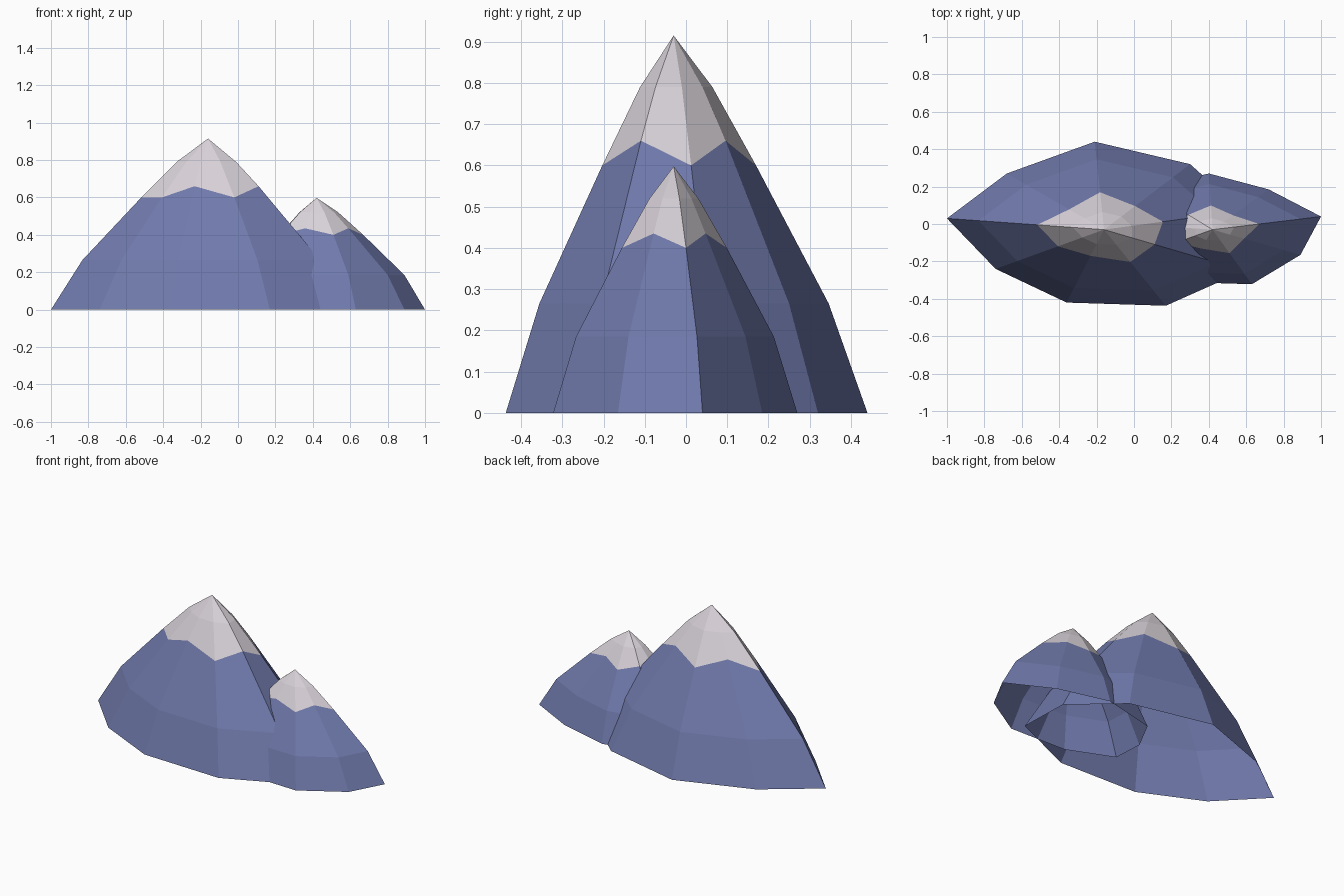
import bpy
import bmesh
from mathutils import Vector

if "Cube" in bpy.data.objects:
    bpy.data.objects.remove(bpy.data.objects["Cube"])


def flat_colour(name, rgb):
    mat = bpy.data.materials.new(name)
    mat.diffuse_color = (*rgb, 1)
    mat.use_nodes = True
    mat.node_tree.nodes["Principled BSDF"].inputs["Base Color"].default_value = mat.diffuse_color
    return mat


ROCK = flat_colour("blue_rock", (0.165, 0.198, 0.42))
SNOW = flat_colour("snow", (0.69, 0.645, 0.69))


def peak(name, apex, rim, foot, snow_low, snow_high, shoulder):
    """Open faceted cone: rim outline shrunk towards the apex ring by ring.
    foot, snow_low, snow_high and shoulder are (scale, height) pairs."""
    apex = Vector(apex)
    n = len(rim)
    # the snow line zigzags between low and high corners
    zigzag = [snow_high if i % 2 else snow_low for i in range(n)]
    rings = [[(1, 0)] * n, [foot] * n, zigzag, [shoulder] * n]

    bm = bmesh.new()
    verts = []
    for ring in rings:
        verts.append([bm.verts.new((apex.x + (x - apex.x) * s,
                                    apex.y + (y - apex.y) * s, z))
                      for (x, y), (s, z) in zip(rim, ring)])
    top = bm.verts.new(apex)
    for i in range(n):
        j = (i + 1) % n
        for level in range(3):
            a, b = verts[level], verts[level + 1]
            face = bm.faces.new((a[i], a[j], b[j], b[i]))
            face.material_index = 1 if level == 2 else 0
        bm.faces.new((verts[3][i], verts[3][j], top)).material_index = 1
    bm.normal_update()

    mesh = bpy.data.meshes.new(name)
    bm.to_mesh(mesh)
    bm.free()
    mesh.materials.append(ROCK)
    mesh.materials.append(SNOW)
    obj = bpy.data.objects.new(name, mesh)
    bpy.context.collection.objects.link(obj)
    return obj


# Rims run counter-clockwise, starting at a low snow corner
peak("main_peak", (-0.16, -0.03, 0.915),
     [(-0.74, -0.24), (-0.36, -0.42), (0.17, -0.437), (0.59, -0.25), (0.58, 0.07),
      (0.30, 0.32), (-0.21, 0.44), (-0.68, 0.27), (-1.0, 0.03)],
     foot=(0.80, 0.265), snow_low=(0.425, 0.60), snow_high=(0.36, 0.66),
     shoulder=(0.20, 0.79))

peak("side_peak", (0.42, -0.03, 0.598),
     [(-0.03, -0.19), (0.25, -0.31), (0.63, -0.322), (0.89, -0.165), (1.0, 0.04),
      (0.72, 0.185), (0.40, 0.27), (0.06, 0.19), (-0.04, 0.0)],
     foot=(0.81, 0.185), snow_low=(0.43, 0.40), snow_high=(0.36, 0.435),
     shoulder=(0.20, 0.52))
